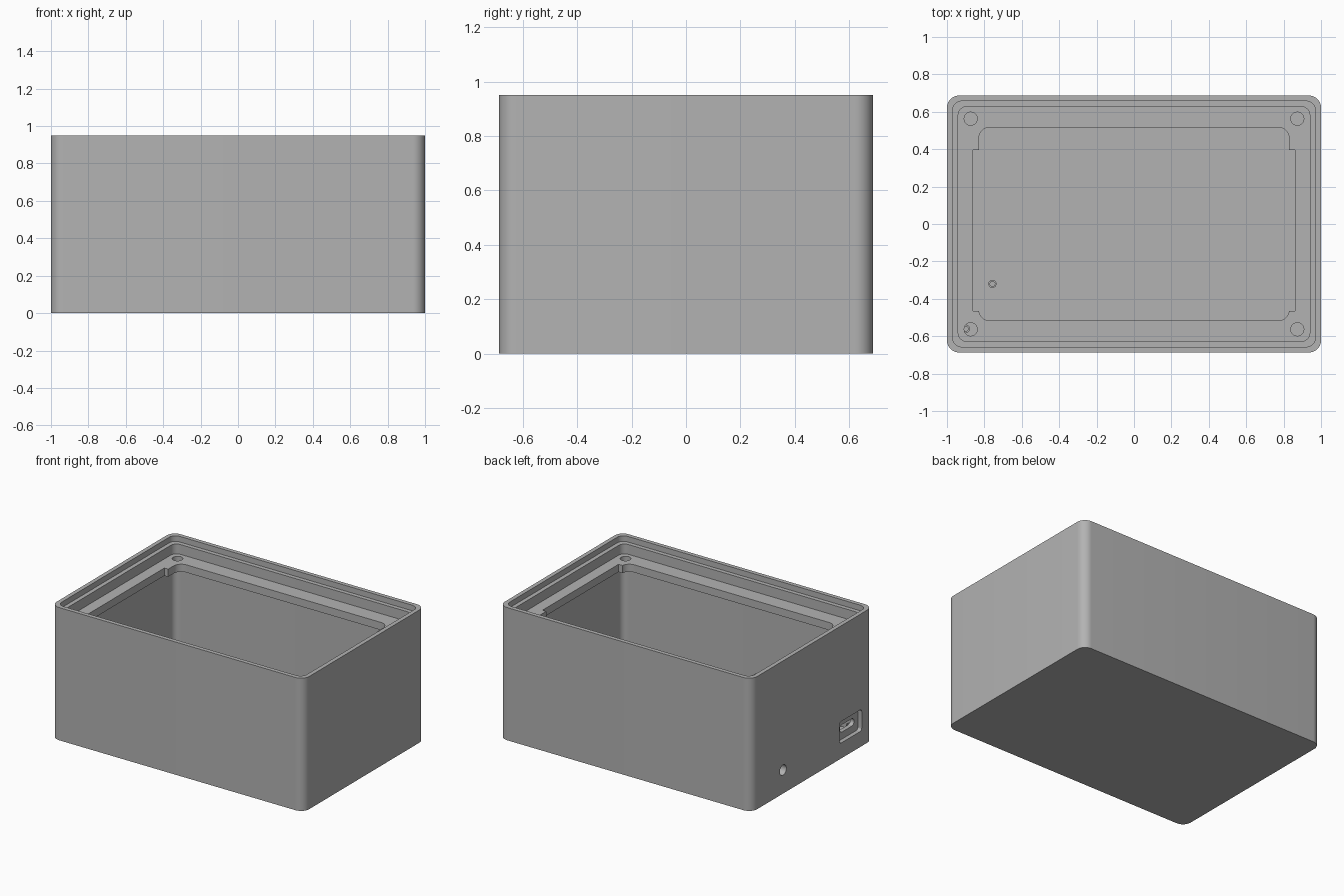
import bpy, bmesh, math
from mathutils import Matrix

if "Cube" in bpy.data.objects:
    bpy.data.objects.remove(bpy.data.objects["Cube"])

GREY = (0.45, 0.45, 0.45, 1)
mat = bpy.data.materials.new("matte grey")
mat.use_nodes = True
mat.diffuse_color = GREY
mat.node_tree.nodes["Principled BSDF"].inputs["Base Color"].default_value = GREY


def rounded_rect(hx, hy, r, steps=10):
    """Counter-clockwise rounded rectangle outline."""
    pts = []
    for i, (sx, sy) in enumerate([(1, 1), (-1, 1), (-1, -1), (1, -1)]):
        for k in range(steps + 1):
            a = math.pi / 2 * (i + k / steps)
            pts.append((sx * (hx - r) + r * math.cos(a), sy * (hy - r) + r * math.sin(a)))
    return pts


def circle(r, n=32):
    return [(r * math.cos(2 * math.pi * k / n), r * math.sin(2 * math.pi * k / n)) for k in range(n)]


def loft(name, rings, closed=False, matrix=None):
    """Skin a list of (outline, height); cap the ends, or close into a ring."""
    bm = bmesh.new()
    loops = [[bm.verts.new((x, y, z)) for x, y in pts] for pts, z in rings]
    pairs = list(zip(loops, loops[1:]))
    if closed:
        pairs.append((loops[-1], loops[0]))
    else:
        bm.faces.new(loops[0][::-1])
        bm.faces.new(loops[-1])
    for a, b in pairs:
        for i in range(len(a)):
            j = (i + 1) % len(a)
            bm.faces.new((a[i], a[j], b[j], b[i]))
    bmesh.ops.recalc_face_normals(bm, faces=bm.faces)
    if matrix:
        bm.transform(matrix)
    mesh = bpy.data.meshes.new(name)
    bm.to_mesh(mesh)
    bm.free()
    mesh.materials.append(mat)
    obj = bpy.data.objects.new(name, mesh)
    bpy.context.collection.objects.link(obj)
    return obj


def prism(name, pts, z0, z1, matrix=None):
    return loft(name, [(pts, z0), (pts, z1)], matrix=matrix)


def cut(obj, cutters):
    """Subtract each cutter, then discard it."""
    bpy.context.view_layer.objects.active = obj
    for c in cutters:
        mod = obj.modifiers.new("cut", 'BOOLEAN')
        mod.operation, mod.solver, mod.object = 'DIFFERENCE', 'EXACT', c
        bpy.ops.object.modifier_apply(modifier=mod.name)
        bpy.data.objects.remove(c)


def smooth(obj):
    bpy.ops.object.select_all(action='DESELECT')
    obj.select_set(True)
    bpy.context.view_layer.objects.active = obj
    bpy.ops.object.shade_smooth_by_angle(angle=math.radians(30))


# Sizes
HEIGHT, LEDGE, FLOOR = 0.95, 0.91, 0.06
SHELF_TOP, SHELF_BOTTOM = 0.84, 0.785

# Case: outer wall, stepped rim and hollow inside
outer = rounded_rect(1.0, 0.687, 0.065)
step = rounded_rect(0.97, 0.657, 0.05)
inner = rounded_rect(0.94, 0.627, 0.045)
case = loft("case", [(outer, 0), (outer, HEIGHT), (step, HEIGHT), (step, LEDGE),
                     (inner, LEDGE), (inner, FLOOR)])


# Openings in the -x wall: port recess, port slot and cable hole
def on_wall(y, z):
    """Local z runs along +x; local x runs along y, local y along z."""
    return Matrix(((0, 0, 1, 0), (1, 0, 0, y), (0, 1, 0, z), (0, 0, 0, 1)))


PORT_Y, PORT_Z = -0.435, 0.188
cut(case, [
    prism("recess_cutter", rounded_rect(0.125, 0.077, 0.02), -1.1, -0.97, on_wall(PORT_Y, PORT_Z)),
    prism("slot_cutter", rounded_rect(0.08, 0.026, 0.025), -1.1, -0.9, on_wall(PORT_Y, PORT_Z)),
    prism("cable_cutter", circle(0.037), -1.1, -0.9, on_wall(0.33, 0.168)),
])
smooth(case)

# Shelf: ring inside the wall, with wider side notches and a screw hole per corner
shelf_out = rounded_rect(0.945, 0.632, 0.05)
shelf_in = rounded_rect(0.83, 0.517, 0.06)
shelf = loft("shelf", [(shelf_out, SHELF_BOTTOM), (shelf_out, SHELF_TOP),
                       (shelf_in, SHELF_TOP), (shelf_in, SHELF_BOTTOM)], closed=True)
notch = [(-0.86, -0.465), (0.86, -0.465), (0.86, 0.395), (-0.86, 0.395)]
cutters = [prism("notch_cutter", notch, 0.7, 0.9)]
for sx in (-1, 1):
    for sy in (-1, 1):
        cutters.append(prism("screw_cutter", circle(0.035), 0.7, 0.9,
                             Matrix.Translation((sx * 0.873, sy * 0.563, 0))))
cut(shelf, cutters)
smooth(shelf)

# Board standoffs: hollow posts on the floor behind the port
for i, (x, y) in enumerate([(-0.757, -0.32), (-0.9, -0.32), (-0.757, -0.56), (-0.9, -0.56)]):
    big, small = circle(0.022, 24), circle(0.013, 24)
    post = loft(f"standoff_{i + 1}", [(big, FLOOR - 0.005), (big, 0.13), (small, 0.13), (small, FLOOR - 0.005)],
                closed=True, matrix=Matrix.Translation((x, y, 0)))
    smooth(post)
